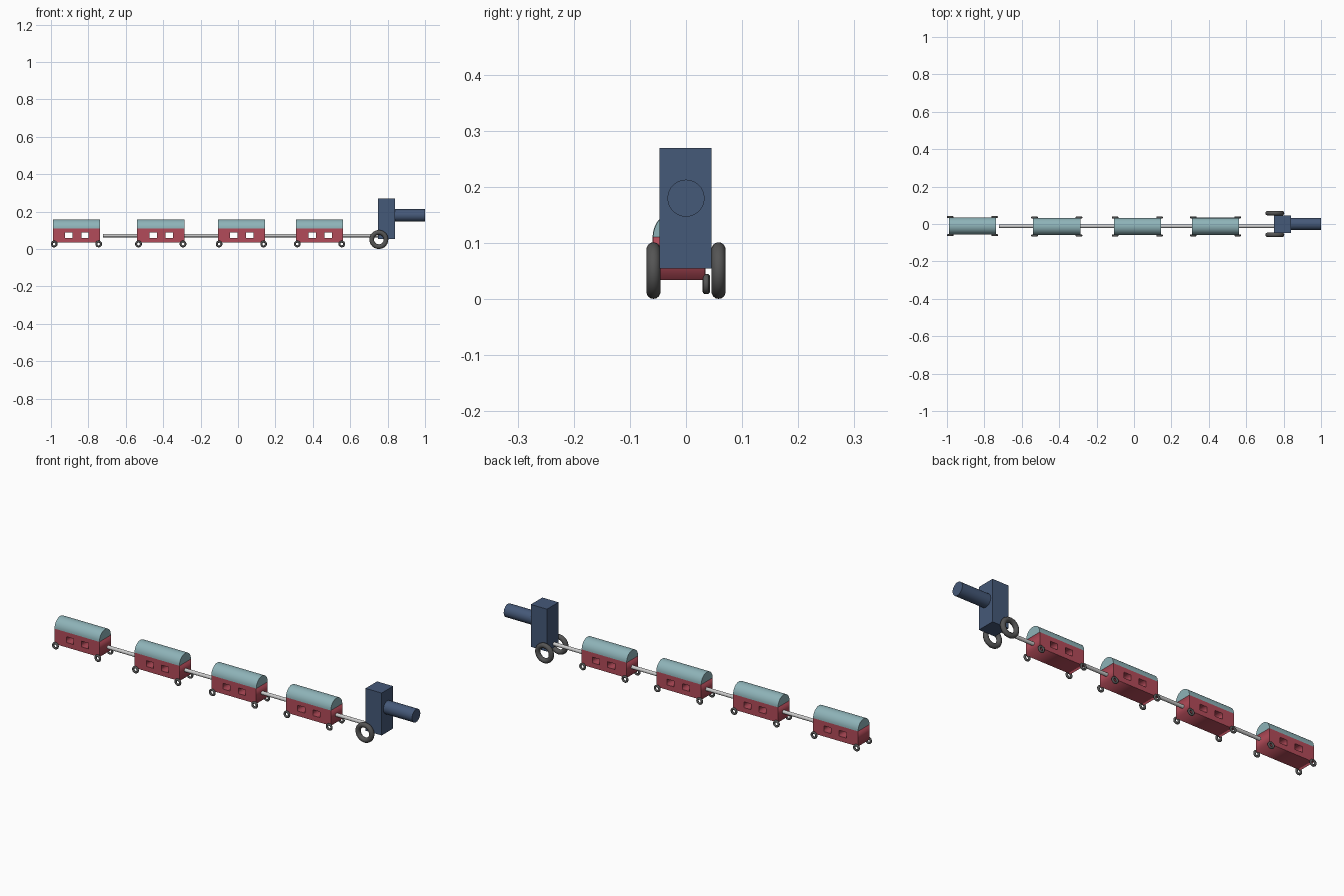
import bpy, bmesh, math
from mathutils import Matrix

if "Cube" in bpy.data.objects:
    bpy.data.objects.remove(bpy.data.objects["Cube"])


def material(name, rgb):
    m = bpy.data.materials.new(name)
    m.diffuse_color = (*rgb, 1)
    m.use_nodes = True
    m.node_tree.nodes["Principled BSDF"].inputs["Base Color"].default_value = m.diffuse_color
    return m


RED = material("carriage_red", (0.45, 0.07, 0.10))
TEAL = material("roof_teal", (0.27, 0.45, 0.48))
BLUE = material("engine_blue", (0.06, 0.10, 0.19))
DARK = material("wheel_dark", (0.09, 0.09, 0.09))


def finish(name, mat=None, smooth=True):
    ob = bpy.context.object
    ob.name = name
    if mat:
        ob.data.materials.append(mat)
    if smooth:
        bpy.ops.object.shade_smooth_by_angle()
    return ob


def x_cylinder(name, x0, x1, y, z, r, mat=None):
    bpy.ops.mesh.primitive_cylinder_add(vertices=32, radius=r, depth=x1 - x0,
                                        location=((x0 + x1) / 2, y, z),
                                        rotation=(0, math.pi / 2, 0))
    return finish(name, mat)


def wheel(name, x, y, z, major, minor):
    bpy.ops.mesh.primitive_torus_add(major_radius=major, minor_radius=minor,
                                     major_segments=40, minor_segments=14,
                                     location=(x, y, z),
                                     rotation=(math.pi / 2, 0, 0))
    return finish(name, DARK)


HALF_L, HALF_W = 0.126, 0.046
BASE, EAVES, ROOF_H = 0.034, 0.111, 0.047

# Carriage body: side outline with two window openings, extruded across y
body = bpy.data.curves.new("carriage_body", 'CURVE')
body.dimensions = '2D'
body.fill_mode = 'BOTH'
body.extrude = HALF_W
body.materials.append(RED)
for x0, x1, z0, z1 in ((-HALF_L, HALF_L, BASE, EAVES),
                       (-0.06, -0.02, 0.059, 0.088),
                       (0.026, 0.066, 0.059, 0.088)):
    s = body.splines.new('POLY')
    s.points.add(3)
    for p, co in zip(s.points, ((x0, z0), (x1, z0), (x1, z1), (x0, z1))):
        p.co = (*co, 0, 1)
    s.use_cyclic_u = True

# Carriage roof: half-round profile extruded along x
roof = bpy.data.meshes.new("carriage_roof")
bm = bmesh.new()
arc = [math.pi * i / 20 for i in range(21)]
end = bm.faces.new([bm.verts.new((-HALF_L, HALF_W * math.cos(a),
                                  EAVES + ROOF_H * math.sin(a))) for a in arc])
ext = bmesh.ops.extrude_face_region(bm, geom=[end], use_keep_orig=True)
bmesh.ops.translate(bm, vec=(2 * HALF_L, 0, 0),
                    verts=[v for v in ext["geom"] if isinstance(v, bmesh.types.BMVert)])
bmesh.ops.recalc_face_normals(bm, faces=bm.faces)
bm.to_mesh(roof)
bm.free()
roof.materials.append(TEAL)

# Four carriages: body, roof and four ring wheels each
cars = [(-0.864, -0.011), (-0.413, -0.0135), (0.018, -0.0135), (0.436, -0.0125)]
for i, (cx, cy) in enumerate(cars, 1):
    for part, data in (("body", body), ("roof", roof)):
        ob = bpy.data.objects.new(f"carriage_{i}_{part}", data)
        bpy.context.collection.objects.link(ob)
        ob.location = (cx, cy, 0)
        if part == "body":
            ob.rotation_euler.x = math.pi / 2
        else:
            bpy.context.view_layer.objects.active = ob
            bpy.ops.object.select_all(action='DESELECT')
            ob.select_set(True)
            bpy.ops.object.shade_smooth_by_angle()
    for sx in (-1, 1):
        for sy in (-1, 1):
            wheel(f"carriage_{i}_wheel", cx + sx * 0.119, cy + sy * 0.0485,
                  0.027, 0.0125, 0.0055)

# Coupling rods between carriages and engine
for i, (x0, x1) in enumerate(((-0.722, -0.52), (-0.31, -0.09),
                              (0.12, 0.33), (0.54, 0.75)), 1):
    x_cylinder(f"coupling_rod_{i}", x0, x1, -0.012, 0.072, 0.009)

# Engine: upright cab, boiler and two large wheels
bpy.ops.mesh.primitive_cube_add(size=1, location=(0.794, -0.001, 0.162))
bpy.context.object.scale = (0.09, 0.092, 0.215)
finish("engine_cab", BLUE, False)
x_cylinder("engine_boiler", 0.82, 1.0, 0, 0.18, 0.033, BLUE)
for side in (-1, 1):
    wheel("engine_wheel", 0.753, side * 0.058, 0.051, 0.038, 0.0125)
